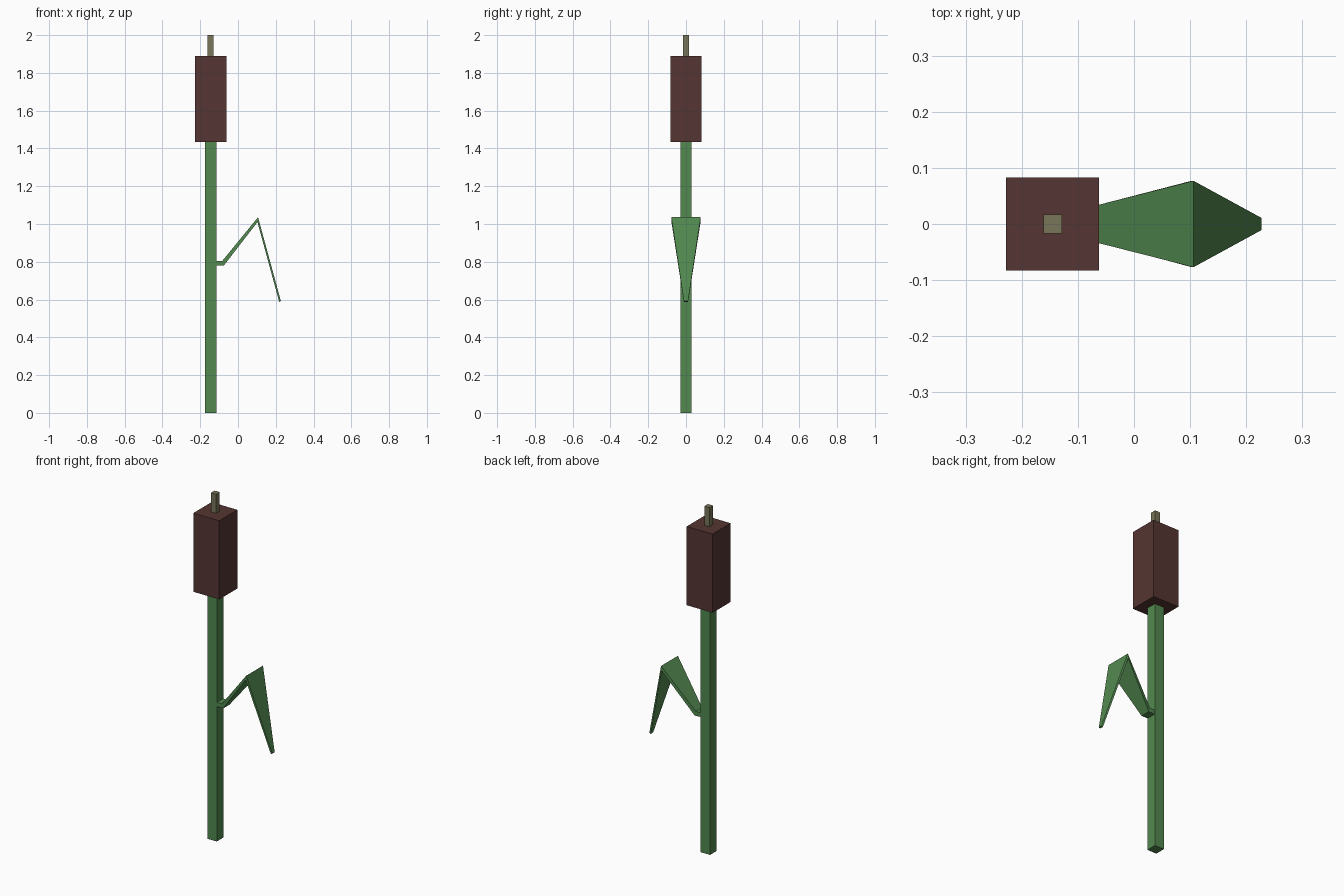
import bpy, bmesh

if "Cube" in bpy.data.objects:
    bpy.data.objects.remove(bpy.data.objects["Cube"])

CX = -0.145  # stem axis


def material(name, rgb):
    m = bpy.data.materials.new(name)
    m.diffuse_color = (*rgb, 1.0)
    m.use_nodes = True
    m.node_tree.nodes["Principled BSDF"].inputs["Base Color"].default_value = m.diffuse_color
    return m


def finish(name, bm, mat):
    bmesh.ops.recalc_face_normals(bm, faces=bm.faces[:])
    mesh = bpy.data.meshes.new(name)
    bm.to_mesh(mesh)
    bm.free()
    mesh.materials.append(mat)
    obj = bpy.data.objects.new(name, mesh)
    bpy.context.collection.objects.link(obj)
    return obj


def square_post(name, half, z0, z1, mat):
    bm = bmesh.new()
    bmesh.ops.create_cube(bm, size=1.0)
    bmesh.ops.scale(bm, verts=bm.verts, vec=(2 * half, 2 * half, z1 - z0))
    bmesh.ops.translate(bm, verts=bm.verts, vec=(CX, 0, (z0 + z1) / 2))
    return finish(name, bm, mat)


green = material("leaf_green", (0.085, 0.25, 0.08))
brown = material("seed_brown", (0.09, 0.036, 0.032))
straw = material("tip_straw", (0.19, 0.18, 0.10))

# Stalk, seed head and spike
square_post("stalk", 0.03, 0.0, 1.435, green)
square_post("seed_head", 0.083, 1.435, 1.89, brown)
square_post("top_spike", 0.0165, 1.89, 2.0, straw)

# Folded leaf: (half width, upper x, upper z, lower x, lower z) per section
sections = [
    (0.028, -0.120, 0.805, -0.120, 0.780),
    (0.029, -0.083, 0.805, -0.075, 0.780),
    (0.077, 0.106, 1.036, 0.103, 1.010),
    (0.011, 0.227, 0.592, 0.218, 0.588),
]
bm = bmesh.new()
rings = []
for w, ux, uz, lx, lz in sections:
    corners = [(ux, -w, uz), (ux, w, uz), (lx, w, lz), (lx, -w, lz)]
    rings.append([bm.verts.new(c) for c in corners])
for a, b in zip(rings, rings[1:]):
    for i in range(4):
        j = (i + 1) % 4
        bm.faces.new((a[i], a[j], b[j], b[i]))
bm.faces.new(rings[0])
bm.faces.new(rings[-1])
finish("leaf", bm, green)
